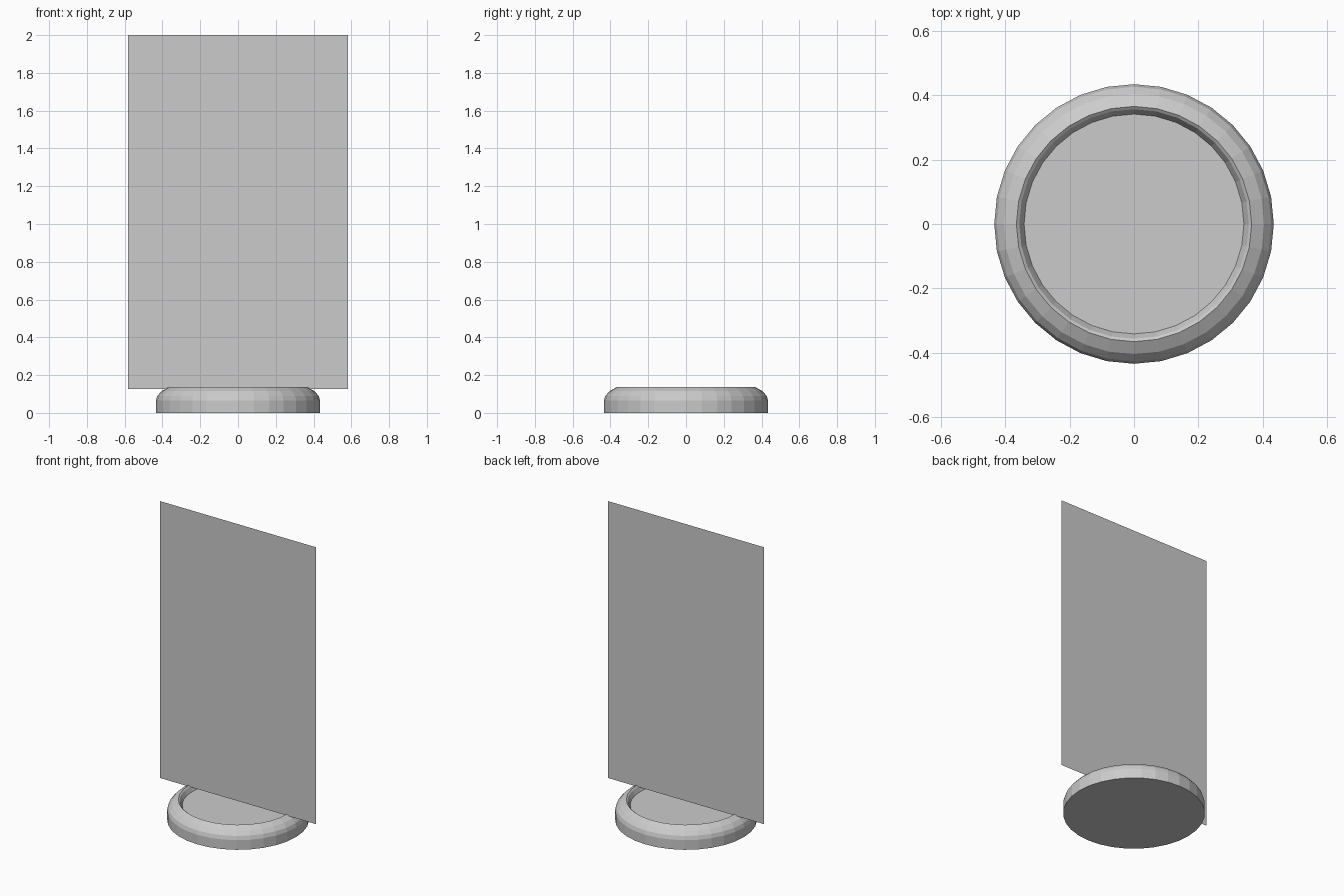
import bpy
import bmesh
import math

cube = bpy.data.objects.get("Cube")
if cube:
    bpy.data.objects.remove(cube, do_unlink=True)

SIDES = 32

grey = bpy.data.materials.new("light_grey")
grey.use_nodes = True
colour = (0.6, 0.6, 0.6, 1)
grey.diffuse_color = colour
grey.node_tree.nodes["Principled BSDF"].inputs["Base Color"].default_value = colour


def add_object(name, bm):
    mesh = bpy.data.meshes.new(name)
    bm.to_mesh(mesh)
    bm.free()
    mesh.materials.append(grey)
    obj = bpy.data.objects.new(name, mesh)
    bpy.context.collection.objects.link(obj)
    return obj


# Round base: rounded shoulder, raised rim and sunken floor
profile = [(0.435, 0), (0.435, 0.065), (0.427, 0.09), (0.405, 0.115),
           (0.366, 0.137), (0.357, 0.13), (0.342, 0.1)]
bm = bmesh.new()
rings = []
for radius, z in profile:
    angles = [2 * math.pi * i / SIDES for i in range(SIDES)]
    rings.append([bm.verts.new((radius * math.cos(a), radius * math.sin(a), z))
                  for a in angles])
for low, high in zip(rings, rings[1:]):
    for i in range(SIDES):
        j = (i + 1) % SIDES
        bm.faces.new((low[i], low[j], high[j], high[i]))
bm.faces.new(rings[0][::-1])
bm.faces.new(rings[-1])
add_object("round_base", bm)

# Upright panel: a single flat sheet facing the front
half_width, bottom, top = 0.582, 0.127, 2.0
bm = bmesh.new()
corners = [(-half_width, bottom), (half_width, bottom),
           (half_width, top), (-half_width, top)]
bm.faces.new([bm.verts.new((x, 0, z)) for x, z in corners])
add_object("upright_panel", bm)
